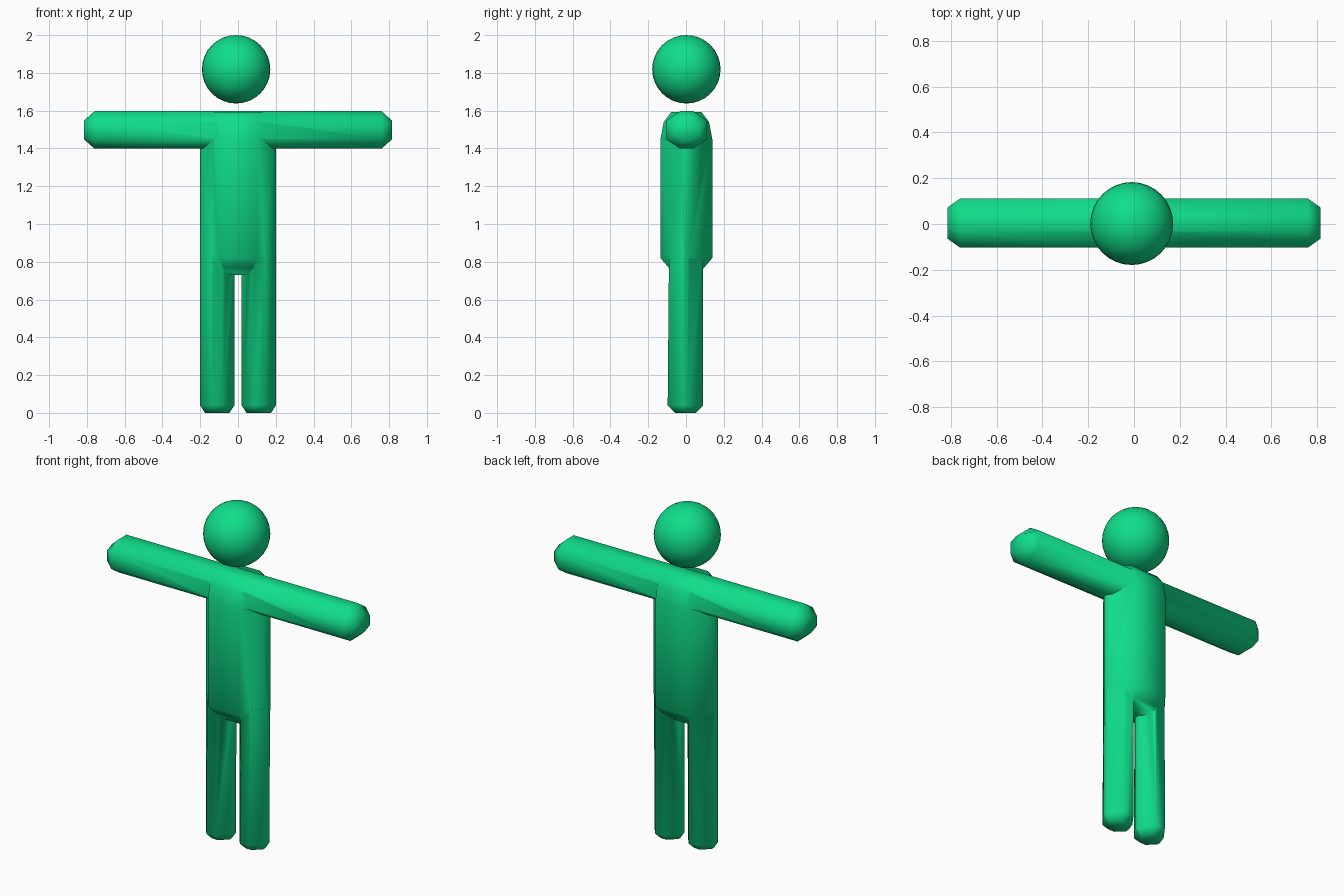
import bpy, bmesh, math
from mathutils import Vector

if "Cube" in bpy.data.objects:
    bpy.data.objects.remove(bpy.data.objects["Cube"])

green = bpy.data.materials.new("green")
green.diffuse_color = (0.005, 0.73, 0.26, 1)
green.use_nodes = True
green.node_tree.nodes["Principled BSDF"].inputs["Base Color"].default_value = green.diffuse_color


def loft(name, rings, place):
    """Skin octagons: (position, centre u, centre v, half u, half v, flat half u, flat half v)."""
    bm = bmesh.new()
    loops = []
    for p, cu, cv, a, b, f, g in rings:
        corners = [(f, -b), (a, -g), (a, g), (f, b), (-f, b), (-a, g), (-a, -g), (-f, -b)]
        loops.append([bm.verts.new(place(cu + u, cv + v, p)) for u, v in corners])
    for lo, hi in zip(loops, loops[1:]):
        for i in range(8):
            j = (i + 1) % 8
            bm.faces.new((lo[i], lo[j], hi[j], hi[i]))
    bm.faces.new(loops[0][::-1])
    bm.faces.new(loops[-1])
    bmesh.ops.recalc_face_normals(bm, faces=bm.faces)
    mesh = bpy.data.meshes.new(name)
    bm.to_mesh(mesh)
    bm.free()
    obj = bpy.data.objects.new(name, mesh)
    bpy.context.collection.objects.link(obj)
    mesh.materials.append(green)
    return obj


def smooth(obj):
    bpy.ops.object.select_all(action='DESELECT')
    obj.select_set(True)
    bpy.context.view_layer.objects.active = obj
    bpy.ops.object.shade_smooth_by_angle(angle=math.radians(65))


def upright(u, v, p):
    return Vector((u, v, p))


def sideways(u, v, p):
    return Vector((p, u, v))


# Torso, nearly six-sided, rounded at the hips and shoulders
body = loft("body", [
    (0.73, 0, 0, 0.12, 0.06, 0.06, 0.01),
    (0.77, 0, 0.002, 0.17, 0.095, 0.08, 0.012),
    (0.82, 0, 0.002, 0.202, 0.137, 0.103, 0.012),
    (1.45, 0, 0.002, 0.202, 0.137, 0.103, 0.012),
    (1.54, 0, 0.002, 0.198, 0.12, 0.1, 0.012),
    (1.593, 0, 0.002, 0.17, 0.08, 0.09, 0.012)], upright)

# Arms, one bar with chamfered ends
parts = [loft("arms", [
    (-0.815, 0.004, 1.498, 0.068, 0.05, 0.02, 0.03),
    (-0.76, 0.004, 1.498, 0.107, 0.099, 0.035, 0.05),
    (0.76, 0.004, 1.498, 0.107, 0.099, 0.035, 0.05),
    (0.815, 0.004, 1.498, 0.068, 0.05, 0.02, 0.03)], sideways)]

# Legs
for side, name in ((-1, "right_leg"), (1, "left_leg")):
    x = side * 0.11
    parts.append(loft(name, [
        (0.0, x, -0.003, 0.065, 0.055, 0.02, 0.01),
        (0.04, x, -0.003, 0.091, 0.094, 0.03, 0.012),
        (0.84, x, 0.0, 0.091, 0.09, 0.03, 0.012)], upright))

# Join the limbs to the torso as one skin
for part in parts:
    mod = body.modifiers.new(part.name, 'BOOLEAN')
    mod.operation = 'UNION'
    mod.solver = 'EXACT'
    mod.object = part
    bpy.context.view_layer.objects.active = body
    bpy.ops.object.modifier_apply(modifier=mod.name)
    bpy.data.objects.remove(part)
smooth(body)

# Floating head
bpy.ops.mesh.primitive_uv_sphere_add(segments=32, ring_count=16, radius=0.181,
                                     location=(-0.01, 0.002, 1.819))
head = bpy.context.object
head.name = "head"
head.data.materials.append(green)
smooth(head)
